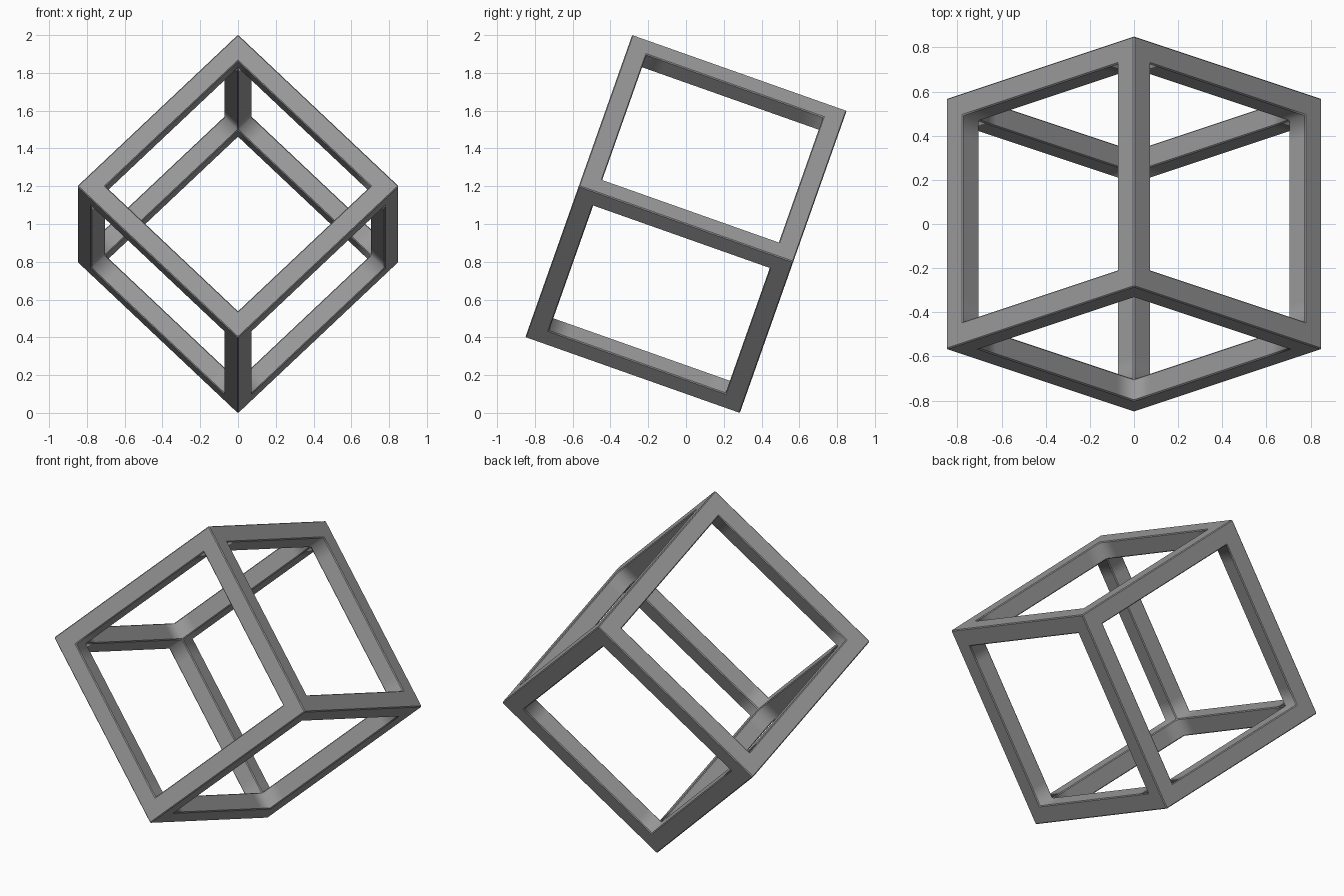
import bpy, bmesh
from math import asin, pi
from itertools import product
from mathutils import Matrix, Vector

cube = bpy.data.objects.get("Cube")
if cube:
    bpy.data.objects.remove(cube)

SIDE, BAR, BEVEL = 1.204, 0.106, 0.005

# Grey material
grey = bpy.data.materials.new("frame grey")
grey.use_nodes = True
colour = (0.32, 0.32, 0.32, 1)
grey.diffuse_color = colour
grey.node_tree.nodes["Principled BSDF"].inputs["Base Color"].default_value = colour

# Open cube frame: only the cells along the twelve edges are solid
h = SIDE / 2
grid = [-h, -h + BAR, -h + 2 * BAR, h - 2 * BAR, h - BAR, h]


def solid(cell):
    return (all(0 <= i <= 4 for i in cell)
            and sum(i in (0, 4) for i in cell) >= 2)


bm = bmesh.new()
verts = {}


def corner(key):
    if key not in verts:
        verts[key] = bm.verts.new([grid[i] for i in key])
    return verts[key]


for cell in product(range(5), repeat=3):
    if not solid(cell):
        continue
    for axis, side in product(range(3), (0, 1)):
        neighbour = list(cell)
        neighbour[axis] += 2 * side - 1
        if solid(neighbour):
            continue
        u, v = (axis + 1) % 3, (axis + 2) % 3
        loop = []
        for du, dv in ((0, 0), (1, 0), (1, 1), (0, 1)):
            key = list(cell)
            key[axis] += side
            key[u] += du
            key[v] += dv
            loop.append(corner(tuple(key)))
        bm.faces.new(loop if side else loop[::-1])

# Slightly eased outer edges and rims
bm.normal_update()
convex = [e for e in bm.edges if e.calc_face_angle_signed(0) > 0.5]
bmesh.ops.bevel(bm, geom=convex, offset=BEVEL, segments=1, affect='EDGES',
                profile=0.5, clamp_overlap=True)

# Crisp convex edges, soft inner corners
bm.normal_update()
for f in bm.faces:
    f.smooth = True
for e in bm.edges:
    e.smooth = e.calc_face_angle_signed(0) < 0.2

# Stand the frame on one corner, tipped forward
tilt = Matrix.Rotation(-asin(1 / 3), 4, 'X') @ Matrix.Rotation(pi / 4, 4, 'Y')
bm.transform(Matrix.Translation(Vector((0, 0, 1))) @ tilt)

mesh = bpy.data.meshes.new("cube_frame")
bm.to_mesh(mesh)
bm.free()
mesh.materials.append(grey)
frame = bpy.data.objects.new("cube_frame", mesh)
bpy.context.collection.objects.link(frame)
